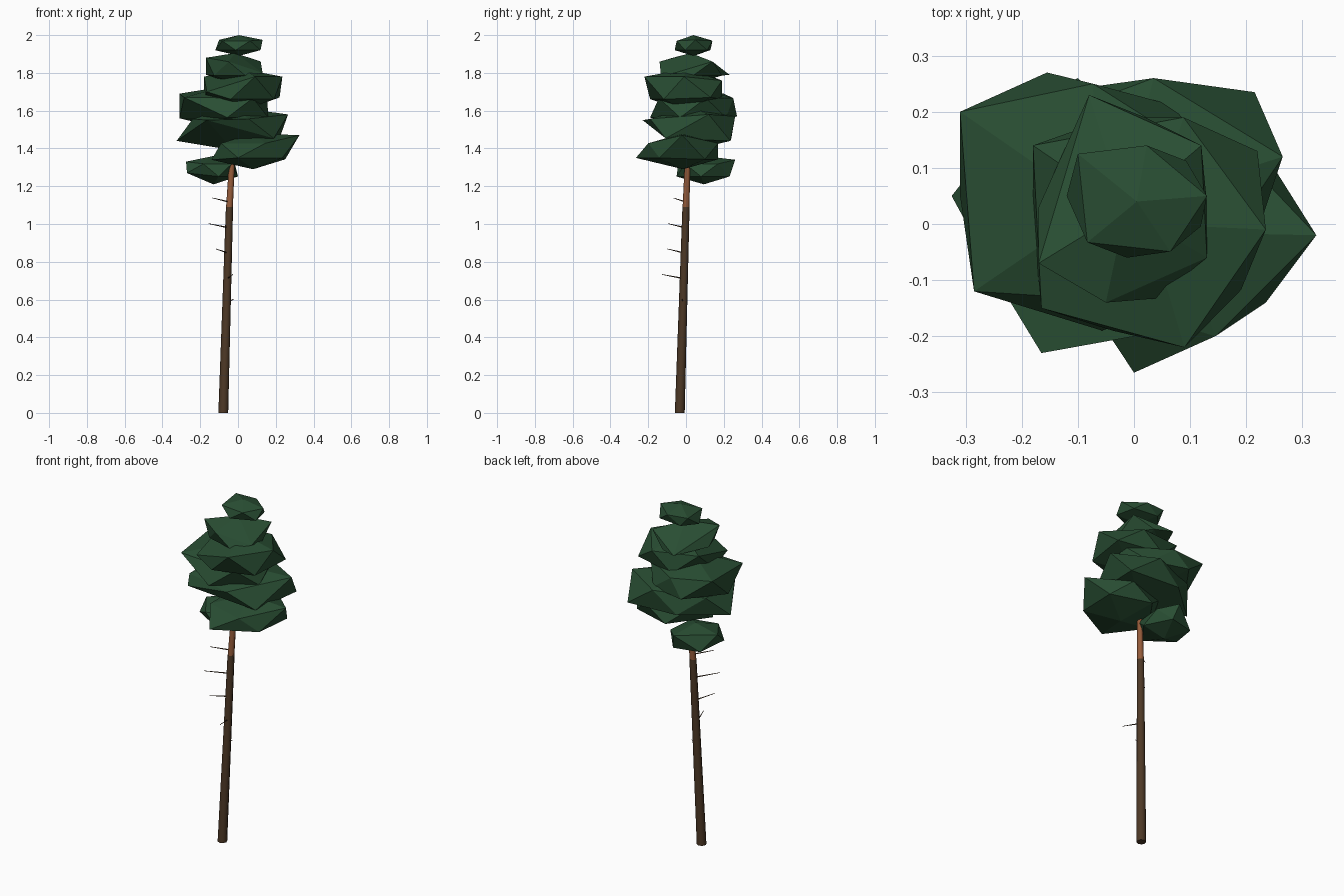
import bpy
import bmesh
from math import radians
from mathutils import Matrix, Vector

cube = bpy.data.objects.get("Cube")
if cube:
    bpy.data.objects.remove(cube, do_unlink=True)


def make_material(name, colour):
    mat = bpy.data.materials.new(name)
    mat.use_nodes = True
    mat.diffuse_color = (*colour, 1)
    mat.node_tree.nodes["Principled BSDF"].inputs["Base Color"].default_value = (*colour, 1)
    return mat


needle_green = make_material("needle green", (0.022, 0.076, 0.033))
bark_brown = make_material("bark brown", (0.075, 0.04, 0.019))
bark_orange = make_material("bark orange", (0.3, 0.105, 0.042))


def add_object(name, bm, mat):
    bmesh.ops.recalc_face_normals(bm, faces=bm.faces)
    mesh = bpy.data.meshes.new(name)
    bm.to_mesh(mesh)
    bm.free()
    mesh.materials.append(mat)
    obj = bpy.data.objects.new(name, mesh)
    bpy.context.collection.objects.link(obj)
    return obj


def tapered_rod(name, start, end, r_start, r_end, sides, mat, level=False):
    """Tapered prism between two points; level keeps its end rings horizontal."""
    start, end = Vector(start), Vector(end)
    axis = end - start
    turn = Matrix.Identity(3) if level else axis.to_track_quat("Z", "Y").to_matrix()
    bm = bmesh.new()
    bmesh.ops.create_cone(bm, cap_ends=True, segments=sides,
                          radius1=r_start, radius2=r_end, depth=1)
    # Smooth round sides, sharp rims around the flat caps
    for f in bm.faces:
        f.smooth = abs(f.normal.z) < 0.5
    for e in bm.edges:
        e.smooth = all(f.smooth for f in e.link_faces)
    for v in bm.verts:
        ring = turn @ Vector((v.co.x, v.co.y, 0))
        v.co = start + axis * (v.co.z + 0.5) + ring
    return add_object(name, bm, mat)


def foliage_clump(name, low, high, spin, tips):
    """Icosahedron fitted to a box, with chosen corners pulled out to tips."""
    low, high = Vector(low), Vector(high)
    bm = bmesh.new()
    bmesh.ops.create_icosphere(bm, subdivisions=1, radius=1)
    bmesh.ops.rotate(bm, verts=bm.verts, matrix=Matrix.Rotation(radians(spin), 3, "Z"))
    for axis in range(3):
        values = [v.co[axis] for v in bm.verts]
        a, b = min(values), max(values)
        for v in bm.verts:
            t = (v.co[axis] - a) / (b - a)
            v.co[axis] = low[axis] + t * (high[axis] - low[axis])
    free = list(bm.verts)
    for tip in map(Vector, tips):
        nearest = min(free, key=lambda v: (v.co - tip).length)
        nearest.co = tip
        free.remove(nearest)
    return add_object(name, bm, needle_green)


# Leaning trunk: dark lower bark, orange upper bark
foot = Vector((-0.078, -0.033, 0))
joint = Vector((-0.045, 0, 1.09))
crown = Vector((0, 0.03, 1.93))
tapered_rod("lower_trunk", foot, joint, 0.026, 0.019, 8, bark_brown, True)
tapered_rod("upper_trunk", joint, crown, 0.018, 0.008, 8, bark_orange, True)

# Dead twigs on the bare trunk
twig_tips = [(-0.135, -0.067, 1.138), (-0.155, -0.095, 1.002), (-0.116, -0.098, 0.868),
             (-0.027, -0.127, 0.733), (-0.022, -0.02, 0.603)]
for i, tip in enumerate(twig_tips):
    base = foot.lerp(joint, (tip[2] - 0.022) / joint.z)
    tapered_rod(f"twig_{i + 1}", base, tip, 0.004, 0.0015, 4, bark_brown)

# Foliage clumps, top to bottom: box low, box high, spin, tips
foliage_clump("foliage_top", (-.12, -.06, 1.89), (.13, .14, 2), 10,
              [(.13, .05, 1.975), (-.1, .125, 1.975), (-.12, .05, 1.92)])
foliage_clump("foliage_upper", (-.16, -.14, 1.74), (.13, .19, 1.905), 40,
              [(-.08, .23, 1.79), (-.17, -.07, 1.88), (.12, .14, 1.86),
               (.13, -.06, 1.8), (-.17, .03, 1.79)])
foliage_clump("foliage_upper_middle", (-.18, -.19, 1.6), (.23, .19, 1.82), 0,
              [(.235, -.01, 1.78), (.22, .13, 1.67), (.09, -.22, 1.78),
               (-.18, .14, 1.78), (-.165, -.15, 1.7)])
foliage_clump("foliage_middle", (-.29, -.19, 1.5), (.16, .25, 1.73), 20,
              [(-.31, .2, 1.69), (-.31, .05, 1.56), (-.285, -.12, 1.67), (-.155, .27, 1.57)])
foliage_clump("foliage_lower_middle", (-.29, -.19, 1.39), (.24, .24, 1.62), 0,
              [(-.325, .05, 1.44), (-.165, -.23, 1.55), (.265, .12, 1.58),
               (.215, .235, 1.44), (.035, .26, 1.57)])
foliage_clump("foliage_lower", (-.13, -.2, 1.29), (.29, .17, 1.48), 0,
              [(.325, -.02, 1.47), (0, -.265, 1.35), (.235, -.14, 1.35), (-.14, -.05, 1.34)])
foliage_clump("foliage_bottom", (-.26, -.05, 1.21), (0, .24, 1.36), 30,
              [(-.1, .26, 1.34), (-.275, .1, 1.33), (-.27, .03, 1.27)])
